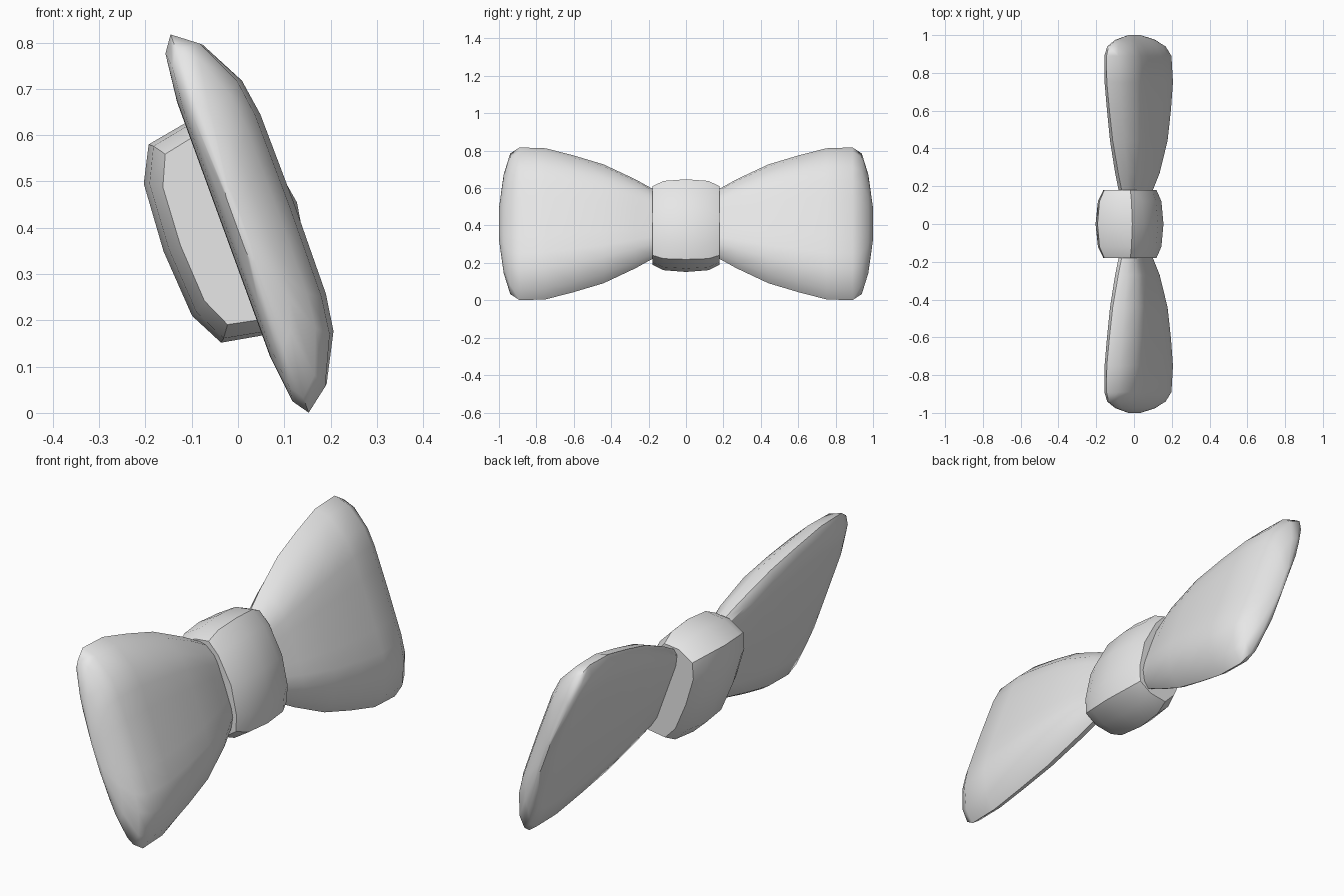
import bpy, bmesh, math

if "Cube" in bpy.data.objects:
    bpy.data.objects.remove(bpy.data.objects["Cube"])

# Tilted frame: u runs up the bow, n points out of its front
C, S = 0.939, 0.343


def place(u, y, n):
    return (0.0035 - S * u + C * n, y, 0.409 + C * u + S * n)


fabric = bpy.data.materials.new("light grey fabric")
fabric.diffuse_color = (0.8, 0.8, 0.8, 1)
fabric.use_nodes = True
fabric.node_tree.nodes["Principled BSDF"].inputs["Base Color"].default_value = fabric.diffuse_color


def loft(name, rings, angle):
    """Skin a list of equal rings and cap both ends."""
    bm = bmesh.new()
    loops = [[bm.verts.new(place(*p)) for p in ring] for ring in rings]
    for a, b in zip(loops, loops[1:]):
        for i in range(len(a)):
            j = (i + 1) % len(a)
            bm.faces.new((a[i], a[j], b[j], b[i]))
    bm.faces.new(loops[0])
    bm.faces.new(loops[-1])
    bmesh.ops.recalc_face_normals(bm, faces=bm.faces)
    mesh = bpy.data.meshes.new(name)
    bm.to_mesh(mesh)
    bm.free()
    mesh.materials.append(fabric)
    ob = bpy.data.objects.new(name, mesh)
    bpy.context.collection.objects.link(ob)
    bpy.ops.object.select_all(action='DESELECT')
    ob.select_set(True)
    bpy.context.view_layer.objects.active = ob
    bpy.ops.object.shade_smooth_by_angle(angle=math.radians(angle))
    return ob


# Wing: half section from front middle over the rim to the back middle
front = [(0, 1.02), (0.25, 1.01), (0.48, 1.0), (0.67, 0.9), (0.907, 0.47), (1, 0)]
back = [(0.92, 0.68), (0.68, 1.0), (0, 1.0)]
# stations: y, half height, front depth, back depth
stations = [(0.10, 0.15, 0.045, 0.030), (0.18, 0.20, 0.060, 0.035),
            (0.27, 0.253, 0.088, 0.037), (0.44, 0.338, 0.114, 0.037),
            (0.60, 0.389, 0.121, 0.037), (0.75, 0.43, 0.123, 0.037),
            (0.89, 0.435, 0.112, 0.036), (0.94, 0.40, 0.085, 0.030),
            (0.975, 0.28, 0.050, 0.022), (1.0, 0.09, 0.008, 0.008)]


def wing_ring(y, h, f, b):
    half = [(u * h, n * f) for u, n in front] + [(u * h, -n * b) for u, n in back]
    full = half + [(-u, n) for u, n in reversed(half[1:-1])]
    return [(u, y, n) for u, n in full]


for side, name in ((1, "right_wing"), (-1, "left_wing")):
    loft(name, [wing_ring(side * y, h, f, b) for y, h, f, b in stations], 40)

# Knot: rounded block bulging around the middle, flat end caps
half = [(0, 0.152), (0.152, 0.127), (0.228, 0.09), (0.247, 0),
        (0.228, -0.106), (0.152, -0.145), (0, -0.155)]
section = half + [(-u, n) for u, n in reversed(half[1:-1])]
knot_stations = [(-0.18, 0.86, 0.75), (-0.12, 0.97, 0.92), (0, 1, 1),
                 (0.12, 0.97, 0.92), (0.18, 0.86, 0.75)]
loft("knot", [[(u * su, y, n * sn - 0.02) for u, n in section]
              for y, su, sn in knot_stations], 40)
